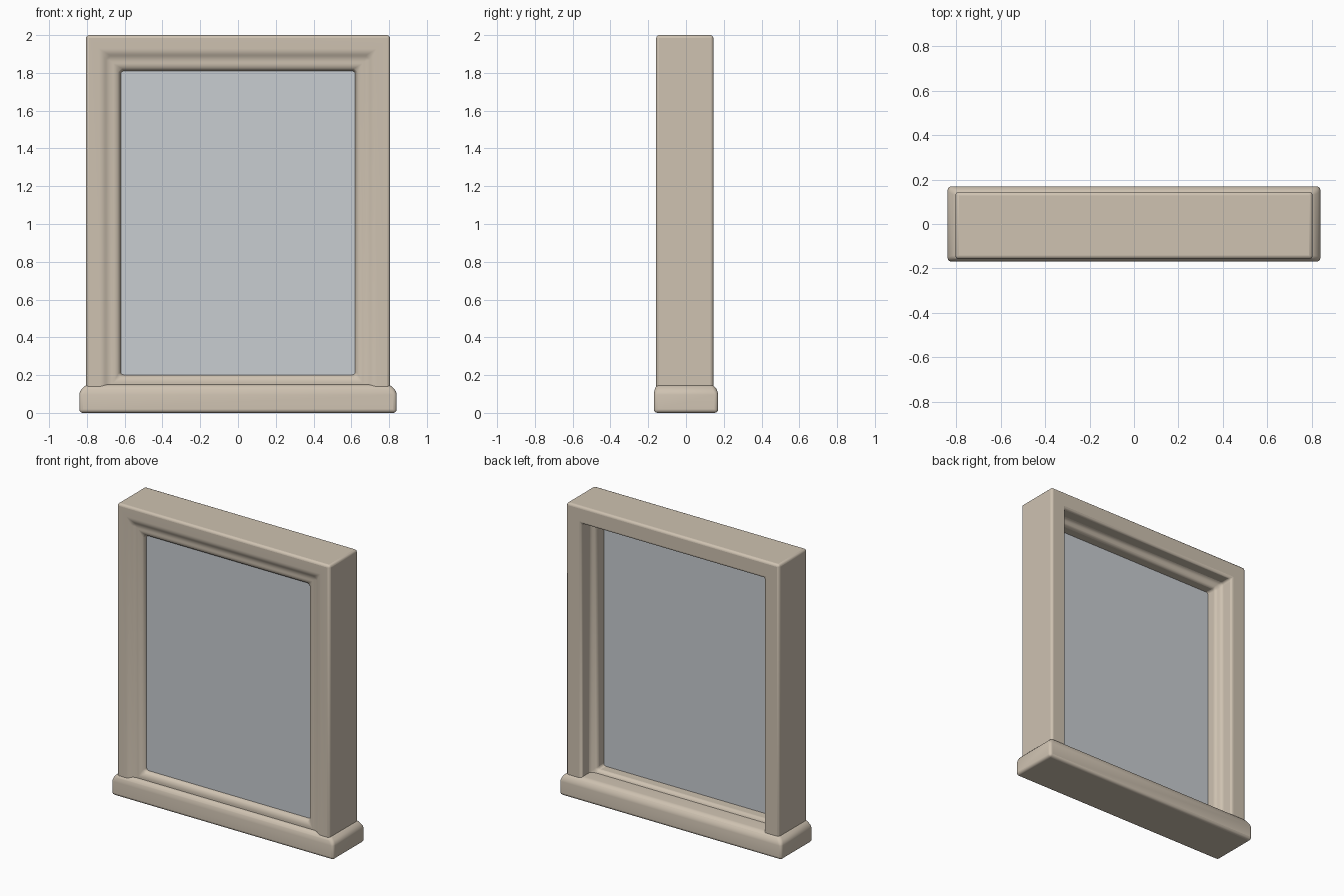
import bpy, bmesh, math

if "Cube" in bpy.data.objects:
    bpy.data.objects.remove(bpy.data.objects["Cube"])


def material(name, rgb):
    m = bpy.data.materials.new(name)
    m.diffuse_color = (*rgb, 1)
    m.use_nodes = True
    m.node_tree.nodes["Principled BSDF"].inputs["Base Color"].default_value = m.diffuse_color
    return m


cream = material("warm_cream", (0.62, 0.54, 0.44))
pale = material("pale_grey_glass", (0.58, 0.61, 0.64))


def finish(name, bm, mat, bevel, segments=3):
    bmesh.ops.recalc_face_normals(bm, faces=bm.faces)
    me = bpy.data.meshes.new(name)
    bm.to_mesh(me)
    bm.free()
    ob = bpy.data.objects.new(name, me)
    bpy.context.collection.objects.link(ob)
    me.materials.append(mat)
    if bevel:
        mod = ob.modifiers.new("soft_edges", 'BEVEL')
        mod.width = bevel
        mod.segments = segments
        mod.limit_method = 'ANGLE'
        mod.angle_limit = math.radians(20)
    bpy.ops.object.select_all(action='DESELECT')
    ob.select_set(True)
    bpy.context.view_layer.objects.active = ob
    bpy.ops.object.shade_smooth_by_angle(angle=math.radians(50))
    return ob


def bridge(bm, loops, closed):
    n = len(loops)
    for i in range(n if closed else n - 1):
        a, b = loops[i], loops[(i + 1) % n]
        for k in range(4):
            j = (k + 1) % 4
            bm.faces.new((a[k], a[j], b[j], b[k]))


# Window frame: moulding profile (inset from outer edge, y) run round a rectangle
profile = [(0, -.158), (.085, -.158), (.12, -.136), (.16, -.136), (.185, -.112),
           (.185, -.07), (.155, -.06), (.155, .03), (.115, .048), (.115, .145), (0, .145)]
bm = bmesh.new()
loops = []
for w, y in profile:
    x, lo, hi = .805 - w, .006 + w * 1.06, 2 - w * 1.03
    loops.append([bm.verts.new(p) for p in ((-x, y, lo), (x, y, lo), (x, y, hi), (-x, y, hi))])
bridge(bm, loops, True)
finish("window_frame", bm, cream, .024)

# Sill: wider block at the foot that tapers into the frame
bm = bmesh.new()
loops = []
for z, x, y0, y1 in ((0, .84, -.17, .17), (.115, .84, -.17, .17), (.15, .803, -.156, .144)):
    loops.append([bm.verts.new(p) for p in ((-x, y0, z), (x, y0, z), (x, y1, z), (-x, y1, z))])
bridge(bm, loops, False)
bm.faces.new(loops[0])
bm.faces.new(loops[-1])
finish("window_sill", bm, cream, .03, 4)

# Glass pane set into the frame
bm = bmesh.new()
bmesh.ops.create_cube(bm, size=1)
for v in bm.verts:
    v.co = (v.co.x * 1.32, v.co.y * .06 - .07, v.co.z * 1.68 + 1.005)
finish("glass_pane", bm, pale, 0)
